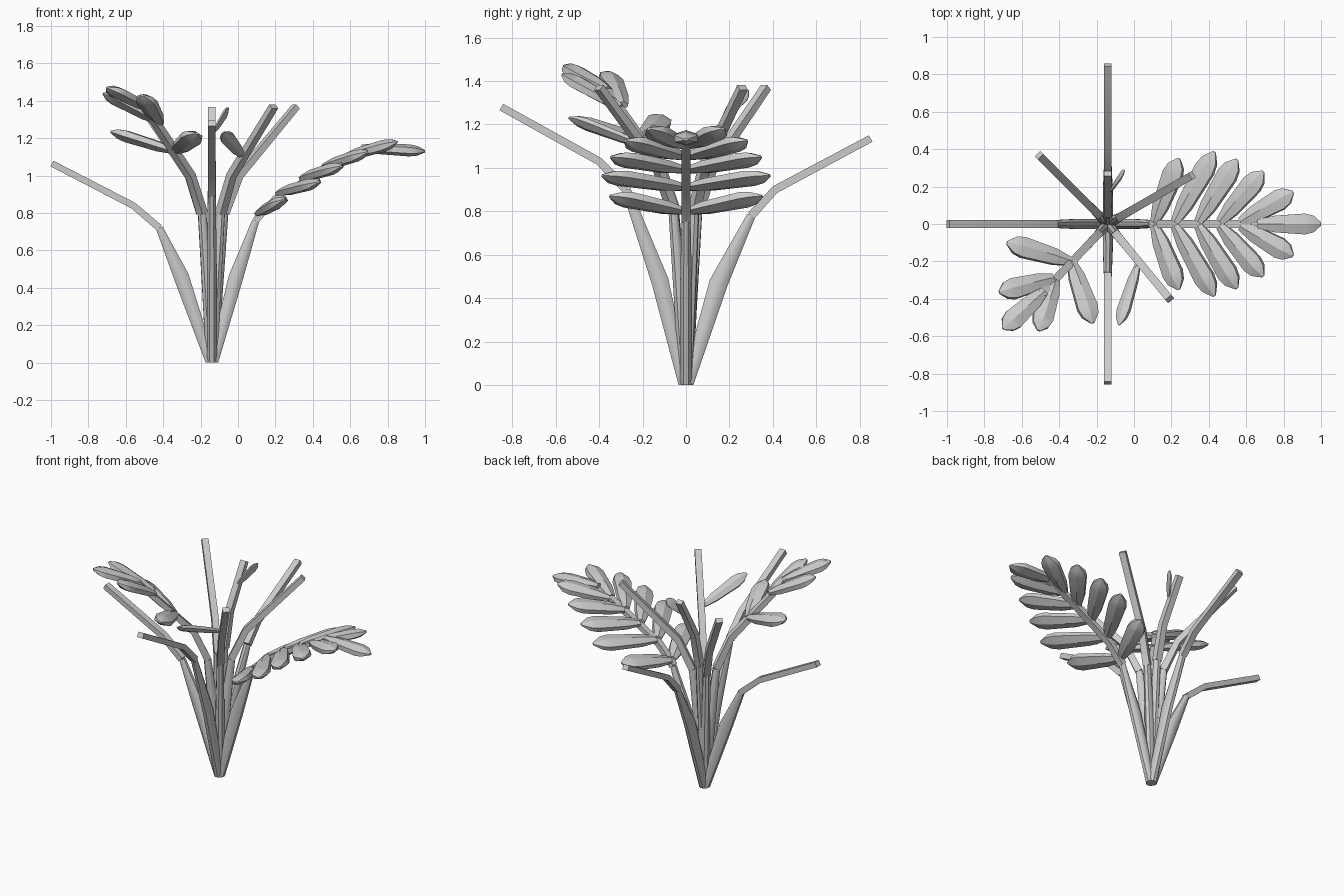
import bpy, bmesh, math
from mathutils import Vector as V

if "Cube" in bpy.data.objects:
    bpy.data.objects.remove(bpy.data.objects["Cube"])

ROOT = V((-0.14, 0, 0))


def sweep(name, pts, sizes, side, sides=8):
    """Skin elliptical rings along pts; sizes = (half width, half thickness)."""
    bm = bmesh.new()
    rings = []
    for i, (p, (w, t)) in enumerate(zip(pts, sizes)):
        tan = (pts[min(i + 1, len(pts) - 1)] - pts[max(i - 1, 0)]).normalized()
        nor = tan.cross(side).normalized()
        ring = []
        for k in range(sides):
            a = 2 * math.pi * (k + .5) / sides
            c, s = math.cos(a) / math.cos(math.pi / sides), math.sin(a) / math.cos(math.pi / sides)
            v = p + side * (w * c) + nor * (t * s)
            if p.z < .001:
                v.z = 0
            ring.append(bm.verts.new(v))
        rings.append(ring)
    for a, b in zip(rings, rings[1:]):
        for k in range(sides):
            j = (k + 1) % sides
            bm.faces.new((a[k], a[j], b[j], b[k]))
    bm.faces.new(rings[0][::-1])
    bm.faces.new(rings[-1])
    bmesh.ops.recalc_face_normals(bm, faces=bm.faces)
    me = bpy.data.meshes.new(name)
    bm.to_mesh(me)
    bm.free()
    ob = bpy.data.objects.new(name, me)
    bpy.context.collection.objects.link(ob)
    bpy.context.view_layer.objects.active = ob
    ob.select_set(True)
    bpy.ops.object.shade_smooth_by_angle(angle=math.radians(46 if sides > 6 else 30))
    ob.select_set(False)


def stem(name, dx, dy, path, split):
    """Rounded swollen base up to point index split, then a square stalk.

    path = (reach, height, half thickness), bending outward along (dx, dy)."""
    d = V((dx, dy, 0)).normalized()
    pts = [ROOT + d * r + V((0, 0, z)) for r, z, t in path]
    sizes = [(max(0.021, min(t, 0.027)), t) for r, z, t in path]
    side = V((-d.y, d.x, 0))
    sweep(name + "_base", pts[:split + 1], sizes[:split + 1], side)
    sweep(name + "_stalk", pts[split:], sizes[split:], side, 4)


def leaf(name, base, tip, normal, wide=0.056, thick=0.028):
    """Thick pointed leaf, broadest toward the tip."""
    base, tip = V(base), V(tip)
    side = V(normal).cross(tip - base).normalized()
    prof = [(0, .42, .5), (.25, .78, .9), (.75, 1, 1), (.88, .8, .8), (1, .16, .2)]
    sweep(name, [base.lerp(tip, f) for f, w, t in prof],
          [(wide * w, thick * t) for f, w, t in prof], side, 6)


# Wide arching bare stems
stem("arching_stem_left", -1, 0,
     [(.005, 0, .03), (.163, .46, .041), (.28, .72, .019), (.42, .84, .018), (.855, 1.065, .017)], 2)
stem("arching_stem_back", 0, 1,
     [(.005, 0, .03), (.15, .47, .043), (.30, .78, .02), (.41, .9, .018), (.85, 1.135, .017)], 2)
stem("arching_stem_front", 0, -1,
     [(.005, 0, .03), (.12, .48, .04), (.275, .9, .02), (.40, 1.03, .018), (.85, 1.28, .017)], 2)

# Upright stems fanning out at the top
UPRIGHT = [(.005, 0, .027), (.03, .4, .033), (.075, .8, .022), (.165, 1.0, .02), (.52, 1.37, .016)]
for i, (dx, dy) in enumerate([(.45, .26), (.33, -.4), (-.36, -.38), (-.36, .36)]):
    stem(f"upright_stem_{i + 1}", dx, dy, UPRIGHT, 2)
stem("short_back_stem", 0, 1,
     [(.005, 0, .027), (.02, .4, .03), (.055, .85, .022), (.11, 1.08, .02), (.27, 1.36, .016)], 2)

# Leafy stem on the right, with five leaf pairs and an end leaf
stem("leafy_stem_right", 1, 0,
     [(.005, 0, .03), (.13, .46, .039), (.235, .76, .019), (.34, .88, .016),
      (.54, 1.0, .015), (.70, 1.09, .013), (.86, 1.15, .01)], 2)
PAIRS = [(.11, .80, .24, .35, .87), (.22, .91, .43, .385, .965), (.345, .99, .55, .345, 1.05),
         (.46, 1.05, .69, .28, 1.125), (.57, 1.10, .85, .17, 1.18)]
for i, (bx, bz, tx, ty, tz) in enumerate(PAIRS):
    for s in (-1, 1):
        leaf(f"right_leaf_{i + 1}_{'front' if s < 0 else 'back'}",
             (bx, s * .01, bz), (tx, s * ty, tz), (-.4, 0, .92))
leaf("right_end_leaf", (.66, 0, 1.15), (1.0, 0, 1.13), (0, 0, 1))

# Leaves on the front left stem
FL = (.22, .24, .9)
for i, (b, t) in enumerate([((-.34, -.20, 1.13), (-.68, -.10, 1.235)),
                            ((-.335, -.20, 1.13), (-.22, -.53, 1.225)),
                            ((-.43, -.29, 1.29), (-.72, -.365, 1.44)),
                            ((-.42, -.30, 1.28), (-.51, -.57, 1.43)),
                            ((-.48, -.36, 1.36), (-.70, -.56, 1.47))]):
    leaf(f"front_left_leaf_{i + 1}", b, t, FL)

# Single leaves on other upright stems
leaf("front_right_leaf", (.02, -.22, 1.11), (-.08, -.54, 1.23), (-.45, .4, .75), .038, .018)
leaf("back_leaf", (-.125, .18, 1.24), (-.05, .285, 1.36), (.75, -.4, -.3), .03, .008)
